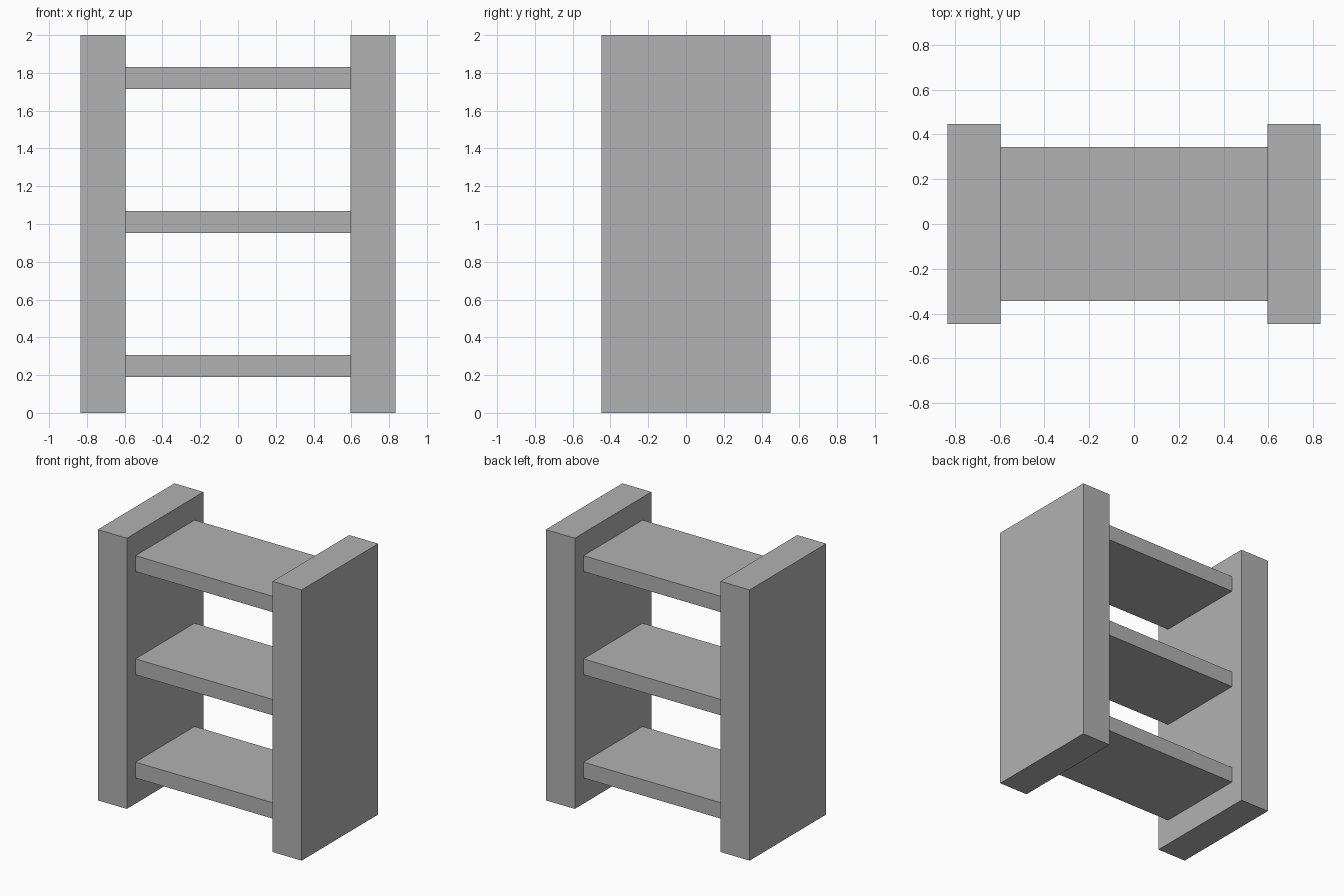
import bpy

default = bpy.data.objects.get("Cube")
if default:
    bpy.data.objects.remove(default, do_unlink=True)

grey = bpy.data.materials.new("plain_grey")
grey.use_nodes = True
colour = (0.445, 0.445, 0.445, 1)
grey.diffuse_color = colour
grey.node_tree.nodes["Principled BSDF"].inputs["Base Color"].default_value = colour


def box(name, size, centre):
    """Flat-shaded block with its scale applied."""
    bpy.ops.mesh.primitive_cube_add(size=1, location=centre)
    obj = bpy.context.object
    obj.name = name
    obj.scale = size
    bpy.ops.object.transform_apply(location=False, rotation=False, scale=True)
    obj.data.materials.append(grey)
    return obj


HEIGHT = 2.0
OUTER, INNER = 0.833, 0.596   # side panel faces along x
PANEL_DEPTH, SHELF_DEPTH = 0.894, 0.69
SHELF_THICK = 0.117

# Upright side panels
for side, sign in (("left", 1), ("right", -1)):
    box(side + "_side_panel", (OUTER - INNER, PANEL_DEPTH, HEIGHT),
        (sign * (OUTER + INNER) / 2, 0, HEIGHT / 2))

# Shelves spanning between the panels
for name, z in (("bottom", 0.248), ("middle", 1.011), ("top", 1.773)):
    box(name + "_shelf", (2 * INNER, SHELF_DEPTH, SHELF_THICK), (0, 0, z))
